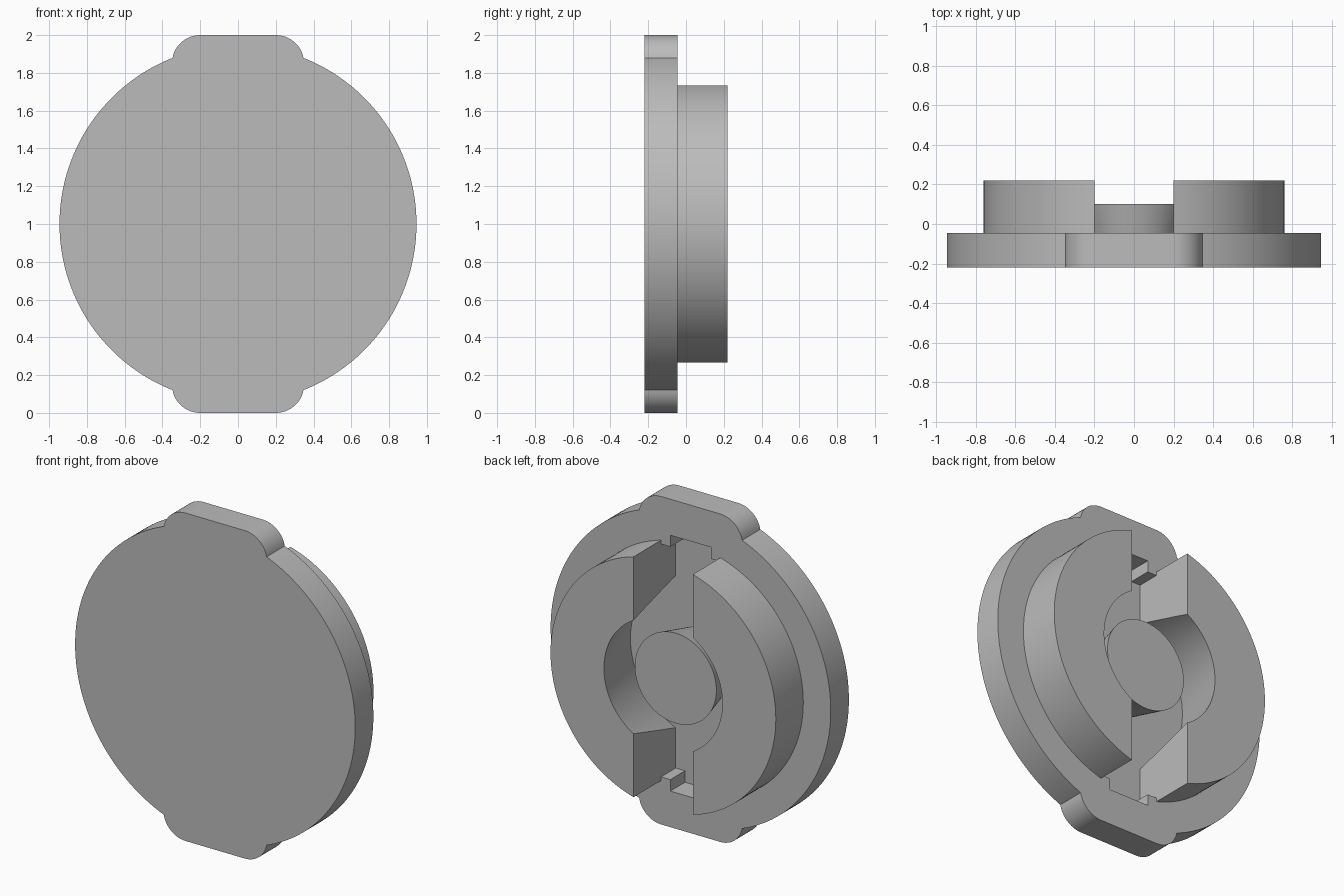
import bpy, bmesh, math

cube = bpy.data.objects.get("Cube")
if cube:
    bpy.data.objects.remove(cube, do_unlink=True)

MID = 1.0      # height of the disc centre
FLOOR = -0.186  # depth of the rear pocket

grey = bpy.data.materials.new("plain grey")
grey.use_nodes = True
grey.diffuse_color = (0.5, 0.5, 0.5, 1)
grey.node_tree.nodes["Principled BSDF"].inputs["Base Color"].default_value = (0.5, 0.5, 0.5, 1)


def prism(name, outline, y0, y1, taper=1.0):
    """Extrude an x/z outline from y0 to y1, scaling the far end by taper."""
    bm = bmesh.new()
    near = [bm.verts.new((x, y0, MID + z)) for x, z in outline]
    far = [bm.verts.new((x * taper, y1, MID + z * taper)) for x, z in outline]
    bm.faces.new(near)
    bm.faces.new(far[::-1])
    n = len(outline)
    for i in range(n):
        j = (i + 1) % n
        bm.faces.new((near[j], near[i], far[i], far[j]))
    bmesh.ops.recalc_face_normals(bm, faces=bm.faces)
    mesh = bpy.data.meshes.new(name)
    bm.to_mesh(mesh)
    bm.free()
    mesh.materials.append(grey)
    obj = bpy.data.objects.new(name, mesh)
    bpy.context.collection.objects.link(obj)
    return obj


def arc(r, a0, a1, n, cx=0.0, cz=0.0):
    return [(cx + r * math.cos(a0 + (a1 - a0) * i / n),
             cz + r * math.sin(a0 + (a1 - a0) * i / n)) for i in range(n + 1)]


def circle(r, n=128):
    return arc(r, 0, 2 * math.pi, n)[:-1]


def box(x, z):
    return [(-x, -z), (x, -z), (x, z), (-x, z)]


def combine(target, tool, operation):
    """Apply a boolean and discard the tool object."""
    mod = target.modifiers.new(operation, "BOOLEAN")
    mod.object, mod.operation, mod.solver = tool, operation, "EXACT"
    graph = bpy.context.evaluated_depsgraph_get()
    mesh = bpy.data.meshes.new_from_object(target.evaluated_get(graph))
    target.modifiers.clear()
    target.data = mesh
    bpy.data.objects.remove(tool, do_unlink=True)


# Disc outline with a round-shouldered tab at top and bottom
R, TAB, FILLET = 0.945, 0.347, 0.15
meet = math.acos(TAB / R)
start = math.asin((R * math.sin(meet) - 0.85) / FILLET)
quarter = arc(R, 0, meet, 40) + arc(FILLET, start, math.pi / 2, 12, 0.2, 0.85)[1:]
half = quarter + [(-x, z) for x, z in quarter[::-1]]
outline = half + [(-x, -z) for x, z in half[1:-1]]
cap = prism("locking_cap", outline, -0.22, -0.045)

# Raised boss split by a straight slot
boss = prism("boss", circle(0.76), -0.1, 0.22)
combine(boss, prism("boss_slot", box(0.2, 0.9), -0.3, 0.4), "DIFFERENCE")
combine(cap, boss, "UNION")

# Slot pocket sunk into the plate, with a narrower notch at each end
side = [(0.2, -0.71), (0.2, 0.71), (0.137, 0.71), (0.137, 0.78)]
right = [(0.137, -0.78), (0.137, -0.71)] + side
pocket = right + [(-x, -z) for x, z in right]
combine(cap, prism("pocket", pocket, FLOOR, 0.4), "DIFFERENCE")

# Undercut round recess, wider at the floor
combine(cap, prism("recess", circle(0.505), FLOOR, 0.3, 0.379 / 0.505), "DIFFERENCE")

# Central pin, flaring towards its free end
combine(cap, prism("pin", circle(0.2), -0.2, 0.1, 0.275 / 0.2), "UNION")

bpy.ops.object.select_all(action="DESELECT")
cap.select_set(True)
bpy.context.view_layer.objects.active = cap
bpy.ops.object.shade_smooth_by_angle(angle=math.radians(25))
